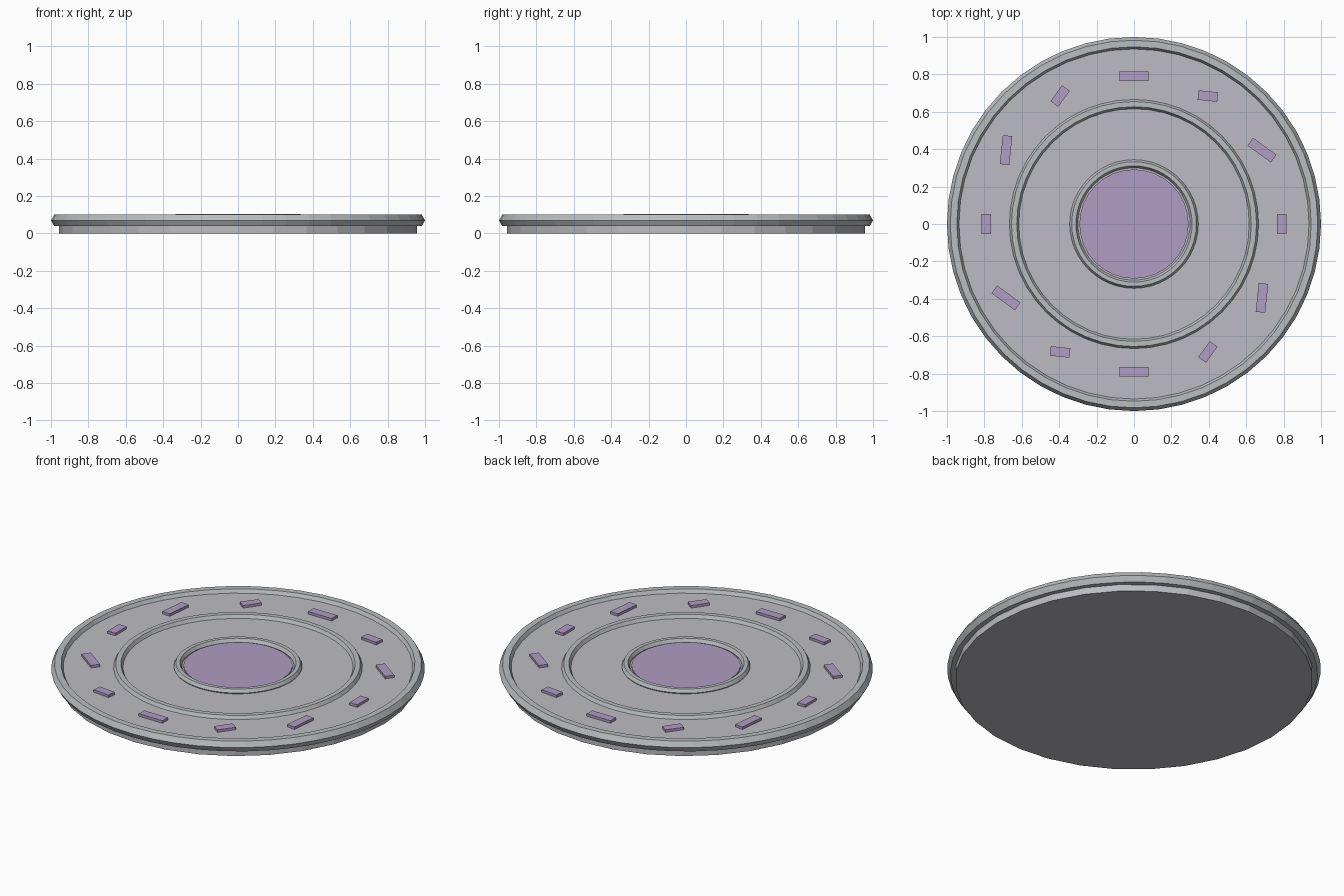
import bpy
import math

cube = bpy.data.objects.get("Cube")
if cube:
    bpy.data.objects.remove(cube, do_unlink=True)


def make_material(name, colour):
    mat = bpy.data.materials.new(name)
    mat.use_nodes = True
    mat.diffuse_color = (*colour, 1)
    mat.node_tree.nodes["Principled BSDF"].inputs["Base Color"].default_value = (*colour, 1)
    return mat


plate_grey = make_material("plate grey", (0.50, 0.50, 0.54))
trim_grey = make_material("trim grey", (0.49, 0.51, 0.53))
violet = make_material("violet glow", (0.43, 0.34, 0.54))


def finish(name, mat):
    obj = bpy.context.object
    obj.name = name
    obj.data.materials.append(mat)
    return obj


def disc(name, radius, bottom, top, segments, mat):
    bpy.ops.mesh.primitive_cylinder_add(vertices=segments, radius=radius, depth=top - bottom,
                                        location=(0, 0, (bottom + top) / 2))
    return finish(name, mat)


def ring(name, major, minor, height):
    # Six-sided cross-section with a flat top
    bpy.ops.mesh.primitive_torus_add(major_segments=48, minor_segments=6, major_radius=major,
                                     minor_radius=minor, location=(0, 0, height))
    return finish(name, trim_grey)


# Platform body and trim rings
FLOOR = 0.08
disc("platform_base", 0.957, 0, FLOOR, 32, plate_grey)
ring("outer_rim", 0.965, 0.035, 0.07)
ring("middle_ring", 0.641, 0.028, 0.075)
ring("inner_ring", 0.322, 0.022, 0.086)

# Glowing centre
disc("centre_pad", 0.292, FLOOR - 0.01, 0.09, 32, violet)

# Lights around the outer track: alternating lengths, twisted off the cardinal points
for i in range(12):
    angle = math.radians(30 * i)
    twist = math.radians(24) if i % 3 else 0
    length = 0.155 if i % 2 else 0.105
    bpy.ops.mesh.primitive_cube_add(
        size=1, location=(0.79 * math.cos(angle), 0.79 * math.sin(angle), FLOOR + 0.003),
        rotation=(0, 0, angle + math.pi / 2 + twist))
    light = finish(f"track_light_{i + 1}", violet)
    light.scale = (length, 0.051, 0.024)
